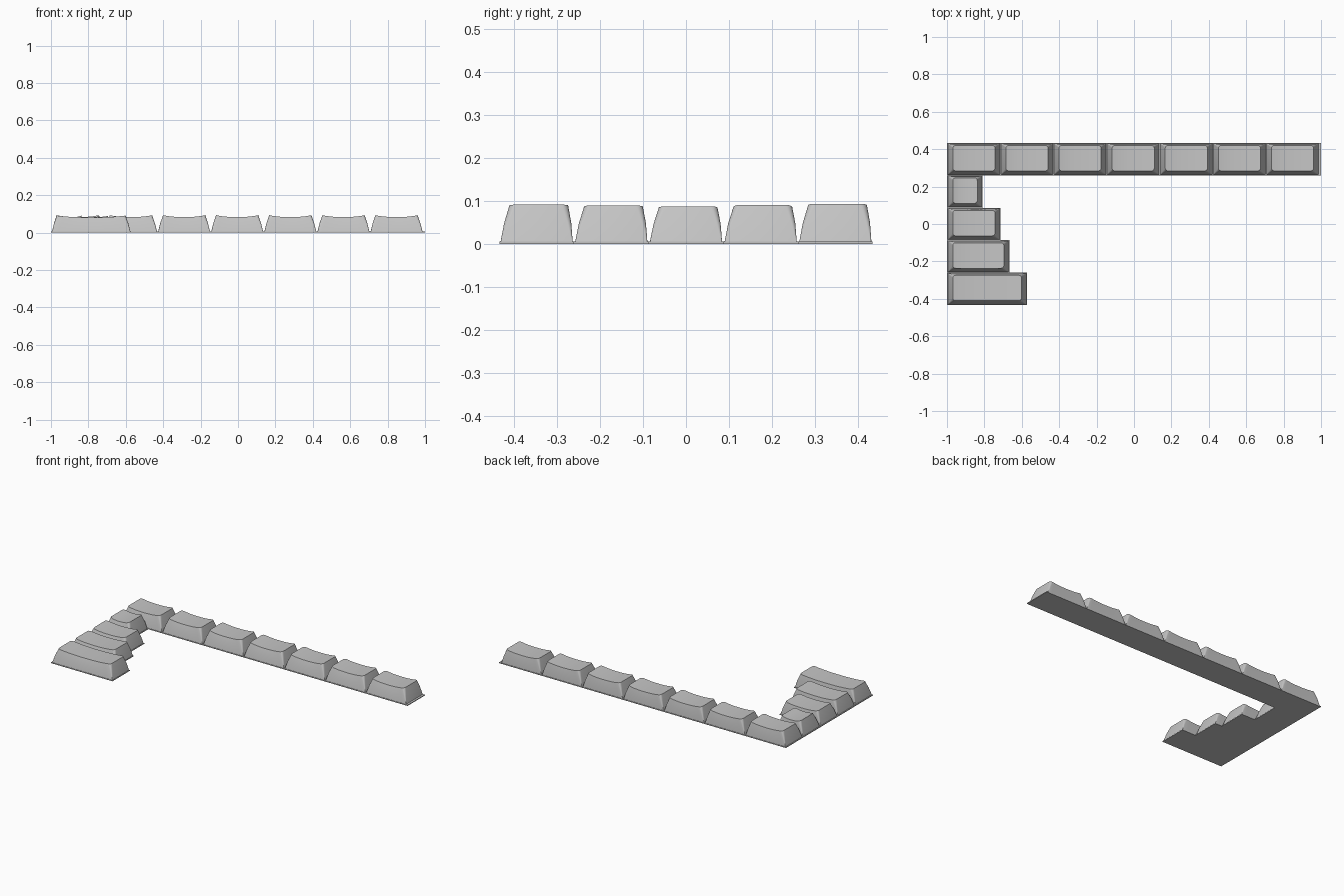
import bpy
import bmesh
import math

cube = bpy.data.objects.get("Cube")
if cube:
    bpy.data.objects.remove(cube, do_unlink=True)

grey = bpy.data.materials.new("light grey plastic")
grey.use_nodes = True
grey.diffuse_color = (0.56, 0.56, 0.56, 1)
grey.node_tree.nodes["Principled BSDF"].inputs["Base Color"].default_value = (0.56, 0.56, 0.56, 1)

UNIT = 0.1893        # width of a single key
PITCH = 0.1735       # distance between rows
LEFT = -0.998        # start of every row
PLATE = 0.005        # base plate thickness
GAP = 0.003          # clearance around each key


def finish(name, bm):
    bmesh.ops.recalc_face_normals(bm, faces=bm.faces)
    mesh = bpy.data.meshes.new(name)
    bm.to_mesh(mesh)
    bm.free()
    mesh.materials.append(grey)
    obj = bpy.data.objects.new(name, mesh)
    bpy.context.collection.objects.link(obj)
    bpy.ops.object.select_all(action='DESELECT')
    obj.select_set(True)
    bpy.context.view_layer.objects.active = obj
    bpy.ops.object.shade_smooth_by_angle(angle=math.radians(32))
    return obj


def half_outline(hx, hy, r, arc=5, spans=14):
    """Front half of a rounded rectangle, left to right."""
    left = []
    for i in range(arc + 1):
        a = i / arc * math.pi / 2
        left.append((-hx + r - r * math.cos(a), -hy + r - r * math.sin(a)))
    mid = [((hx - r) * (2 * i / spans - 1), -hy) for i in range(1, spans)]
    return left + mid + [(-x, y) for x, y in reversed(left)]


def keycap(name, x0, x1, y, height):
    """Tapered cap with softened corners and a scooped top."""
    cx, hx, hy = (x0 + x1) / 2, (x1 - x0) / 2 - GAP, PITCH / 2 - GAP
    bm = bmesh.new()
    rings = []
    for t in (0, 0.5, 1):
        swell = 0.002 * math.sin(math.pi * t)
        top_x = hx - 0.026 * t + swell
        top_y = hy - 0.0155 * t + swell
        half = half_outline(top_x, top_y, 0.002 + 0.014 * t)
        shift = y + 0.005 * t
        ring = []
        for side in (1, -1):
            row = []
            for px, py in half:
                scoop = 0.010 * (1 - abs(px / top_x) ** 2.4) * t ** 3
                z = PLATE + (height - PLATE) * t - scoop
                row.append(bm.verts.new((cx + px, shift + side * py, z)))
            ring.append(row)
        rings.append(ring)
    # Side walls
    loops = [front + back[::-1] for front, back in rings]
    count = len(loops[0])
    for low, high in zip(loops, loops[1:]):
        for i in range(count):
            j = (i + 1) % count
            bm.faces.new((low[i], low[j], high[j], high[i]))
    # Scooped top and flat underside
    for front, back in (rings[0], rings[-1]):
        for i in range(len(front) - 1):
            bm.faces.new((front[i], front[i + 1], back[i + 1], back[i]))
    return finish(name, bm)


def plate(name, x0, x1, y0, y1):
    bm = bmesh.new()
    bmesh.ops.create_cube(bm, size=1)
    for v in bm.verts:
        v.co.x = x1 if v.co.x > 0 else x0
        v.co.y = y1 if v.co.y > 0 else y0
        v.co.z = PLATE if v.co.z > 0 else 0
    return finish(name, bm)


# Rows from back to front: name, key width in units, key count, height
ROWS = [
    ("back_row", 1.5, 7, 0.093),
    ("second_row", 1, 1, 0.0905),
    ("middle_row", 1.5, 1, 0.087),
    ("fourth_row", 1.75, 1, 0.089),
    ("front_row", 2.25, 1, 0.091),
]

for index, (name, width, number, height) in enumerate(ROWS):
    y = PITCH * (2 - index)
    step = width * UNIT
    for k in range(number):
        start = LEFT + k * step
        keycap(f"{name}_key_{k + 1}", start, start + step, y, height)
    end = 1.0 if number > 1 else LEFT + step
    plate(f"{name}_base_plate", -1.0, end, y - PITCH / 2, y + PITCH / 2)
